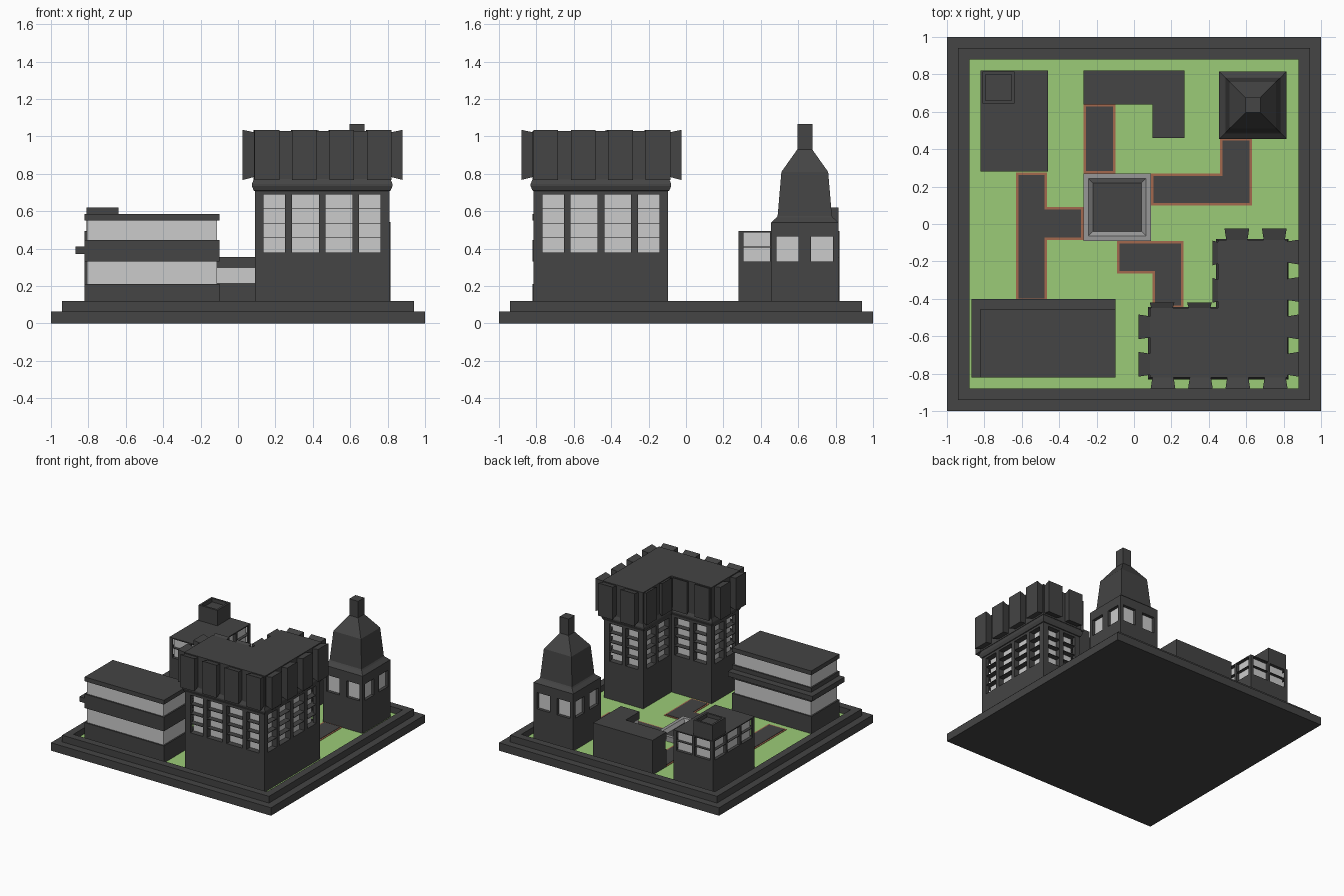
import bpy, bmesh
from mathutils import Vector

if "Cube" in bpy.data.objects:
    bpy.data.objects.remove(bpy.data.objects["Cube"])


def material(name, r, g, b):
    m = bpy.data.materials.new(name)
    m.diffuse_color = (r, g, b, 1)
    m.use_nodes = True
    m.node_tree.nodes["Principled BSDF"].inputs["Base Color"].default_value = m.diffuse_color
    return m


DARK = material("charcoal", 0.058, 0.058, 0.058)
GLASS = material("pale glass", 0.60, 0.60, 0.60)
GRASS = material("grass green", 0.33, 0.60, 0.185)
STONE = material("mid grey stone", 0.31, 0.31, 0.31)
BROWN = material("brown kerb", 0.37, 0.14, 0.075)


def finish(name, bm, mat):
    bmesh.ops.recalc_face_normals(bm, faces=bm.faces)
    me = bpy.data.meshes.new(name)
    bm.to_mesh(me)
    bm.free()
    me.materials.append(mat)
    ob = bpy.data.objects.new(name, me)
    bpy.context.collection.objects.link(ob)
    return ob


def add_loft(bm, rings):
    """rings: list of (outline points, z), capped at both ends"""
    loops = [[bm.verts.new((x, y, z)) for x, y in pts] for pts, z in rings]
    for a, b in zip(loops, loops[1:]):
        for i in range(len(a)):
            j = (i + 1) % len(a)
            bm.faces.new((a[i], a[j], b[j], b[i]))
    bm.faces.new(loops[0][::-1])
    bm.faces.new(loops[-1])


def loft(name, rings, mat=DARK):
    bm = bmesh.new()
    add_loft(bm, rings)
    return finish(name, bm, mat)


def prism(name, pts, z0, z1, mat=DARK):
    return loft(name, [(pts, z0), (pts, z1)], mat)


def rect(x0, x1, y0, y1):
    return [(x0, y0), (x1, y0), (x1, y1), (x0, y1)]


def edges(pts):
    """start, direction, inward normal and length of each outline edge"""
    for i, p in enumerate(pts):
        p, q = Vector(p), Vector(pts[(i + 1) % len(pts)])
        d = (q - p).normalized()
        yield p, d, Vector((-d.y, d.x)), (q - p).length


def inset(pts, d):
    es = list(edges(pts))
    return [tuple(es[i][0] + d * (es[i][2] + es[i - 1][2])) for i in range(len(pts))]


def window_storey(name, pts, z0, z1, pitch, end, mid, depth, rows=1):
    """recessed glass core with piers along each wall and thin floor fins"""
    prism(name + "_glass", inset(pts, depth), z0, z1, GLASS)
    bm = bmesh.new()
    for p, d, n, length in edges(pts):
        cols = max(1, round(length / pitch))
        spans = [(0, end), (length - end, length)]
        for i in range(1, cols):
            c = length * i / cols
            spans.append((c - mid / 2, c + mid / 2))
        for a, b in spans:
            q = [p + d * a, p + d * b, p + d * b + n * (depth + .002), p + d * a + n * (depth + .002)]
            add_loft(bm, [(q, z0), (q, z1)])
    for r in range(1, rows):
        z = z0 + (z1 - z0) * r / rows
        ring = inset(pts, 0.001)
        add_loft(bm, [(ring, z - .002), (ring, z + .002)])
    finish(name + "_piers", bm, DARK)


G = 0.07  # ground level

# stepped base, rim and lawn
prism("base_plate", rect(-1, 1, -1, 1), 0, .065)
rim = rect(-.94, .94, -.94, .94)
loft("base_rim", [(rim, .06), (rim, .12), (inset(rim, .06), .12), (inset(rim, .06), .066)])
prism("lawn", rect(-.88, .88, -.88, .88), .065, G, GRASS)

# paths with brown kerbs
paths = {
    "north": rect(-.27, -.10, .27, .64),
    "east": [(.09, .10), (.63, .10), (.63, .46), (.46, .46), (.46, .27), (.09, .27)],
    "west": [(-.63, -.41), (-.465, -.41), (-.465, -.085), (-.27, -.085),
             (-.27, .09), (-.465, .09), (-.465, .275), (-.63, .275)],
    "south": [(.10, -.45), (.265, -.45), (.265, -.09), (-.09, -.09), (-.09, -.265), (.10, -.265)],
}
for key, pts in paths.items():
    prism(key + "_path_kerb", pts, G - .003, G + .003, BROWN)
    prism(key + "_path", inset(pts, .013), G, G + .006)

# central basin
basin = rect(-.27, .09, -.09, .27)
loft("basin_rim", [(basin, G - .003), (basin, .112), (inset(basin, .027), .112),
                   (inset(basin, .052), .088)], STONE)
prism("basin_floor", inset(basin, .051), .08, .09)

# back left block with rooftop hut
block = rect(-.82, -.46, .28, .82)
prism("block_base", block, G - .003, .33)
window_storey("block", block, .33, .487, .18, .012, .02, .025, 2)
prism("block_roof", block, .485, .493)
hut = rect(-.81, -.64, .645, .815)
loft("roof_hut", [(hut, .49), (hut, .62), (inset(hut, .016), .62), (inset(hut, .016), .59)])

# front left banded hall
hall = rect(-.82, -.10, -.82, -.455)
prism("hall_base", hall, G - .003, .21)
prism("hall_lower_glass", inset(hall, .012), .21, .33, GLASS)
prism("hall_middle_band", hall, .33, .445)
prism("hall_balcony", rect(-.868, -.10, -.82, -.40), .37, .41)
prism("hall_upper_glass", inset(hall, .012), .445, .55, GLASS)
prism("hall_roof", hall, .55, .585)

# back middle L-shaped house, glazed towards its courtyard
house = [(-.27, .64), (.10, .64), (.10, .46), (.27, .46), (.27, .82), (-.27, .82)]
prism("house_base", house, G - .003, .215)
prism("house_wall", [(-.27, .65), (.11, .65), (.11, .46), (.27, .46), (.27, .82), (-.27, .82)],
      .215, .295)
prism("house_glass_long", rect(-.26, .11, .642, .651), .215, .295, GLASS)
prism("house_glass_short", rect(.102, .111, .47, .65), .215, .295, GLASS)
prism("house_roof", house, .295, .355)

# back right tower with domed spire
tower = rect(.455, .815, .455, .815)
prism("tower_base", tower, G - .003, .33)
window_storey("tower", tower, .33, .465, .18, .03, .065, .025)
spire = [(0, .465), (0, .54), (.028, .565), (.035, .575), (.055, .81), (.14, .93), (.14, 1.065)]
loft("tower_spire", [(inset(tower, d), z) for d, z in spire])

# front right L-shaped keep
keep = [(.09, -.815), (.81, -.815), (.81, -.095), (.455, -.095), (.455, -.46), (.09, -.46)]
prism("keep_base", keep, G - .003, .38)
window_storey("keep", keep, .38, .69, .178, .028, .036, .045, 4)
cornice = [(0, .69), (0, .708), (-.006, .71), (-.016, .735), (-.016, .745), (-.004, .775)]
loft("keep_cornice", [(inset(keep, d), z) for d, z in cornice])
crown = [(.085, -.82), (.82, -.82), (.82, -.085), (.45, -.085), (.45, -.45), (.085, -.45)]
prism("keep_crown", crown, .77, 1.03)

# flared battlement blocks around the crown
bm = bmesh.new()
offsets = [(.07, .27, .47, .67)] * 2 + [(.07, .27)] * 2 + [(.10, .30)] * 2
for i, (p, d, n, length) in enumerate(edges(crown)):
    reach = .03 if i in (3, 4) else .06
    for c in offsets[i]:
        loops = []
        for out, w, lo, hi in ((-.01, .055, .785, 1.02), (reach, .066, .767, 1.035)):
            m = p + d * c - n * out
            a, b = m - d * w, m + d * w
            loops.append([bm.verts.new((q.x, q.y, z))
                          for q, z in ((a, lo), (b, lo), (b, hi), (a, hi))])
        u, v = loops
        for k in range(4):
            j = (k + 1) % 4
            bm.faces.new((u[k], u[j], v[j], v[k]))
        bm.faces.new(u[::-1])
        bm.faces.new(v)
finish("keep_battlements", bm, DARK)
